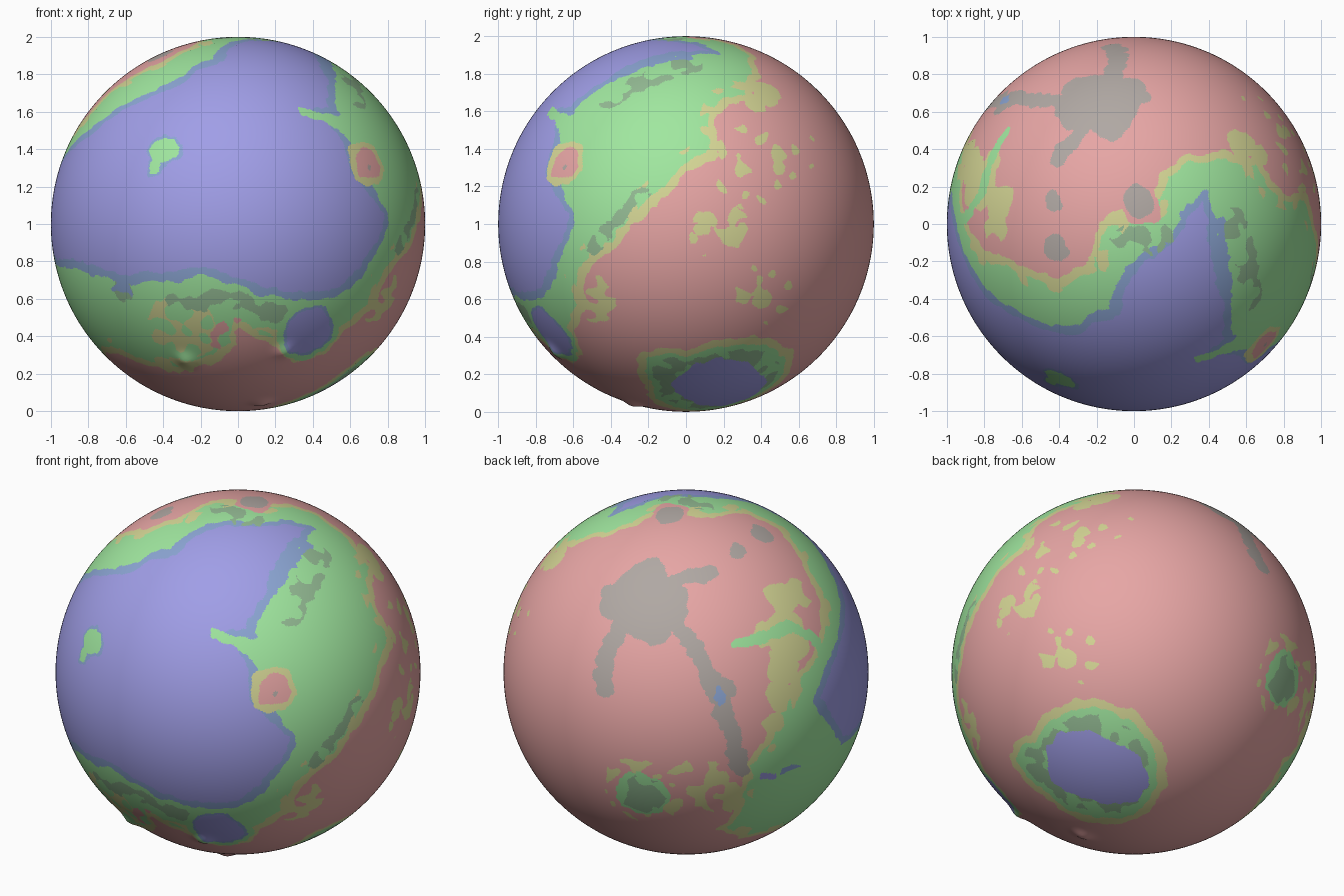
import bpy
import bmesh
import math
from mathutils import Vector, noise

cube = bpy.data.objects.get("Cube")
if cube:
    bpy.data.objects.remove(cube, do_unlink=True)

# Tilted globe frame: spin axis, reference meridian and its east direction
NORTH = Vector((-0.381, -0.833, 0.401)).normalized()
EAST = Vector((-0.006, 0.434, 0.901)).normalized()
MERIDIAN = EAST.cross(NORTH).normalized()
START_LON = 147

PALETTE = {
    "lowland_blue": (160, 158, 231),
    "shore_pale_blue": (140, 166, 212),
    "plain_green": (161, 232, 160),
    "sage_green": (148, 187, 148),
    "slope_yellow": (214, 215, 150),
    "highland_red": (231, 166, 165),
    "plateau_grey": (176, 168, 163),
}
BLUE, PALE, GREEN, SAGE, YELLOW, RED, GREY = range(len(PALETTE))


def linear(value):
    value /= 255
    return ((value + 0.055) / 1.055) ** 2.4


def make_material(name, rgb):
    colour = [linear(channel) for channel in rgb] + [1]
    material = bpy.data.materials.new(name)
    material.use_nodes = True
    material.diffuse_color = colour
    shader = material.node_tree.nodes["Principled BSDF"]
    shader.inputs["Base Color"].default_value = colour
    shader.inputs["Roughness"].default_value = 0.8
    return material


def direction(lon, lat):
    """Unit vector of a place on the tilted globe."""
    turn, rise = math.radians(lon - START_LON), math.radians(lat)
    flat = MERIDIAN * math.cos(turn) + EAST * math.sin(turn)
    return flat * math.cos(rise) + NORTH * math.sin(rise)


def polar_map(point):
    """Flat polar chart, measured in degrees from the axis."""
    reach = math.degrees(math.acos(max(-1, min(1, point.dot(NORTH)))))
    turn = math.atan2(point.dot(EAST), point.dot(MERIDIAN))
    return reach * math.cos(turn), reach * math.sin(turn)


def outline(places):
    """Closed coast as edges on the polar chart."""
    points = [polar_map(direction(lon, lat)) for lon, lat in places]
    edges = []
    for (ax, ay), (bx, by) in zip(points, points[1:] + points[:1]):
        dx, dy = bx - ax, by - ay
        edges.append((ax, ay, by, dx, dy, dx * dx + dy * dy))
    return edges


def coast_distance(x, y, edges):
    """Signed distance in degrees, negative inside the coast."""
    inside, best = False, 1e9
    for ax, ay, by, dx, dy, length in edges:
        px, py = x - ax, y - ay
        if (ay > y) != (by > y) and px < dx * py / dy:
            inside = not inside
        t = (px * dx + py * dy) / length
        t = 0 if t < 0 else 1 if t > 1 else t
        px -= t * dx
        py -= t * dy
        gap = px * px + py * py
        if gap < best:
            best = gap
    return -math.sqrt(best) if inside else math.sqrt(best)


# Coast of the low basin, then the outer edge of the green plains
basin_coast = outline([
    (341, 24), (352, 36), (5, 44), (26, 49), (45, 51), (65, 51), (78, 45),
    (86, 36), (95, 25), (102, 19), (115, 15), (127, 14), (133, 15), (139, 26),
    (142, 31), (151, 33), (160, 38), (166, 47), (168, 35), (178, 32),
    (187, 27), (197, 21), (205, 12), (210, 7), (212, 14), (212, 22), (220, 37),
    (216, 52), (233, 65), (252, 67), (273, 66), (298, 57), (306, 44),
    (309, 32), (315, 19), (326, 21)])
plains_edge = outline([
    (10, 10), (18, 16), (30, 17), (42, 16), (55, 20), (64, 24), (70, 32),
    (76, 24), (79, 8), (88, 3), (97, 6), (108, 2), (119, 5), (132, -3),
    (144, -8), (160, -13), (172, -18), (186, -9), (198, -13), (209, -9),
    (218, -2), (223, 6), (222, 14), (228, 22), (235, 27), (233, 42),
    (248, 51), (262, 49), (274, 46), (285, 45), (296, 38), (303, 27),
    (305, 15), (309, 5), (316, -4), (320, -12), (326, -14), (331, -18),
    (345, -25), (356, -19), (5, -4)])

blobs = []


def blob(colour, lon, lat, radius, cover=1):
    """Round patch; a cover below one breaks it into speckles."""
    blobs.append((direction(lon, lat), math.cos(math.radians(radius)), colour, cover))


def strip(colour, radius, *places, cover=1):
    """Chain of round patches along a path."""
    for (lon_a, lat_a), (lon_b, lat_b) in zip(places, places[1:]):
        a, b = direction(lon_a, lat_a), direction(lon_b, lat_b)
        count = max(1, int(math.degrees(a.angle(b)) / radius))
        for i in range(count + 1):
            spot = a.lerp(b, i / count).normalized()
            blobs.append((spot, math.cos(math.radians(radius)), colour, cover))


# Yellow slopes
for lon, lat, radius in [(290, 21, 8), (278, 27, 5), (280, 35, 5), (285, 13, 4),
                         (297, 13, 6), (304, 7, 5), (311, 1, 4), (205, -17, 5),
                         (198, -18, 4)]:
    blob(YELLOW, lon, lat, radius)
blob(RED, 282, 39, 2.5)
blob(RED, 293, 33, 2)

# Speckled ground on the highlands and plains
for colour, lon, lat, radius, cover in [
        (YELLOW, 177, -32, 14, -0.2), (YELLOW, 200, -37, 7, -0.2),
        (YELLOW, 150, -32, 9, -0.2), (YELLOW, 132, -55, 11, -0.25),
        (YELLOW, 111, -2, 8, 0), (YELLOW, 319, -30, 10, 0),
        (YELLOW, 328, -24, 7, 0), (YELLOW, 50, 32, 12, -0.05),
        (YELLOW, 45, 18, 5, 0.1), (RED, 66, 26, 7, -0.1), (SAGE, 25, 43, 5, 0.1)]:
    blob(colour, lon, lat, radius, cover)
blob(YELLOW, 184, -37, 3)
blob(YELLOW, 149, -27, 2.5)
blob(YELLOW, 153, -39, 2.2)
blob(YELLOW, 128, -54, 2.5)

# Green channel, wide shore and sage patches
strip(GREEN, 2, (282, 4), (286, 13), (288, 24), (296, 29), (305, 28))
strip(GREEN, 1.6, (158, 33), (162, 38), (166, 45))
strip(PALE, 2, (184, 26), (193, 19), (201, 10))
strip(SAGE, 4, (174, 21), (186, 14), (198, 7), cover=0.05)
strip(SAGE, 3, (50, 42), (66, 40), (78, 34), (84, 26), cover=0.1)
strip(SAGE, 3.5, (215, 20), (218, 26), (228, 28), cover=0.2)
strip(SAGE, 1.8, (127, 2), (135, -1), (143, -4), (150, -7), cover=0.15)
strip(PALE, 3, (18, 44), (30, 45), cover=0)

# Round basins
for colour, rim, cover in [(YELLOW, 3, 1), (GREEN, 0, 1), (SAGE, -2.5, 0.1)]:
    blob(colour, 73, -43, 20.5 + rim, cover)
    blob(colour, 89, -29, 8 + rim, cover)
blob(BLUE, 64, -44, 11)
blob(BLUE, 77, -42, 12.5)
for colour, radius, cover in [(YELLOW, 13, -0.1), (GREEN, 9, 1), (SAGE, 8, 0.1)]:
    blob(colour, 318, -48, radius, cover)
blob(GREEN, 88, 13, 11)
blob(PALE, 88, 13, 9)
blob(BLUE, 88, 13, 8)
strip(BLUE, 1.3, (325, -9), (328, -6))
strip(PALE, 1.1, (329, -3), (332, 2))

# Volcanoes and polar cap
blob(YELLOW, 147, 24, 7.3)
blob(RED, 147, 24, 5)
blob(GREY, 146, 24, 0.9)
blob(RED, 227, 17.5, 6)
blob(GREY, 228, 17, 4.7)
blob(GREY, 251, 39, 2.8)
blob(GREY, 255, 25, 1.6)
blob(GREY, 286, -33, 1.8)
for colour, rim in [(PALE, 0.9), (GREEN, 0)]:
    blob(colour, 0, 90, 4.5 + rim)
    blob(colour, 21, 84, 2.2 + rim)

# High plateau with its arms and long canyon
for lon, lat, radius in [(250, -10, 10), (257, -7, 9), (247, -16, 7), (246, -4, 6),
                         (258, -15, 7), (263, -14, 6), (240, -17, 3)]:
    blob(GREY, lon, lat, radius)
strip(GREY, 2.5, (252, -2), (256, 6), (258, 12))
strip(GREY, 3.1, (253, -20), (257, -29), (262, -37), (267, -39))
strip(GREY, 2.9, (262, -8), (276, -8), (290, -10), (305, -12), (319, -15))
strip(GREY, 3.6, (292, -9), (298, -12))
strip(GREY, 3.4, (313, -14), (317, -15))
strip(PALE, 1.2, (291, -10), (295, -11))


def surface_colour(point):
    wobble = noise.noise_vector(point * 7) * 0.03 + noise.noise_vector(point * 21) * 0.018
    p = (point + wobble).normalized()
    colour = RED
    height = p.dot(NORTH)
    if height > 0.93:
        colour = BLUE
    elif height > -0.5:
        x, y = polar_map(p)
        basin = coast_distance(x, y, basin_coast) if height > 0 else 99
        if basin < 0:
            colour = BLUE
        elif basin < 3:
            colour = PALE
        else:
            plains = coast_distance(x, y, plains_edge)
            if plains < 0:
                speckled = plains > -4 and noise.noise(point * 9) > 0.28
                colour = YELLOW if speckled else GREEN
            elif plains < 2.7:
                colour = YELLOW
    speckle = noise.noise(point * 12)
    for centre, limit, patch, cover in blobs:
        if speckle < cover and p.dot(centre) > limit:
            colour = patch
    return colour


def paint(faces):
    for face in faces:
        face.smooth = True
        face.material_index = surface_colour(face.calc_center_median().normalized())


# Globe, refined along the colour borders so they read cleanly
bm = bmesh.new()
bmesh.ops.create_icosphere(bm, subdivisions=7, radius=1)
paint(bm.faces)
border = {edge for edge in bm.edges
          if len({face.material_index for face in edge.link_faces}) > 1}
ring = {side for edge in border for face in edge.link_faces for side in face.edges}
split = bmesh.ops.subdivide_edges(bm, edges=list(ring), cuts=1, use_grid_fill=True)
fresh = [item for item in split["geom_inner"] if isinstance(item, bmesh.types.BMVert)]
paint({face for vert in fresh for face in vert.link_faces})

# A few raised hills
hills = [direction(47, 20), direction(78, 12), direction(60, -11)]
for vert in bm.verts:
    unit = vert.co.normalized()
    lift = sum(0.02 * math.exp(-(unit - hill).length_squared / 0.0025) for hill in hills)
    vert.co = unit * (1 + lift)

mesh = bpy.data.meshes.new("globe")
bm.to_mesh(mesh)
bm.free()
for name, rgb in PALETTE.items():
    mesh.materials.append(make_material(name, rgb))
globe = bpy.data.objects.new("globe", mesh)
globe.location.z = 1
bpy.context.scene.collection.objects.link(globe)
